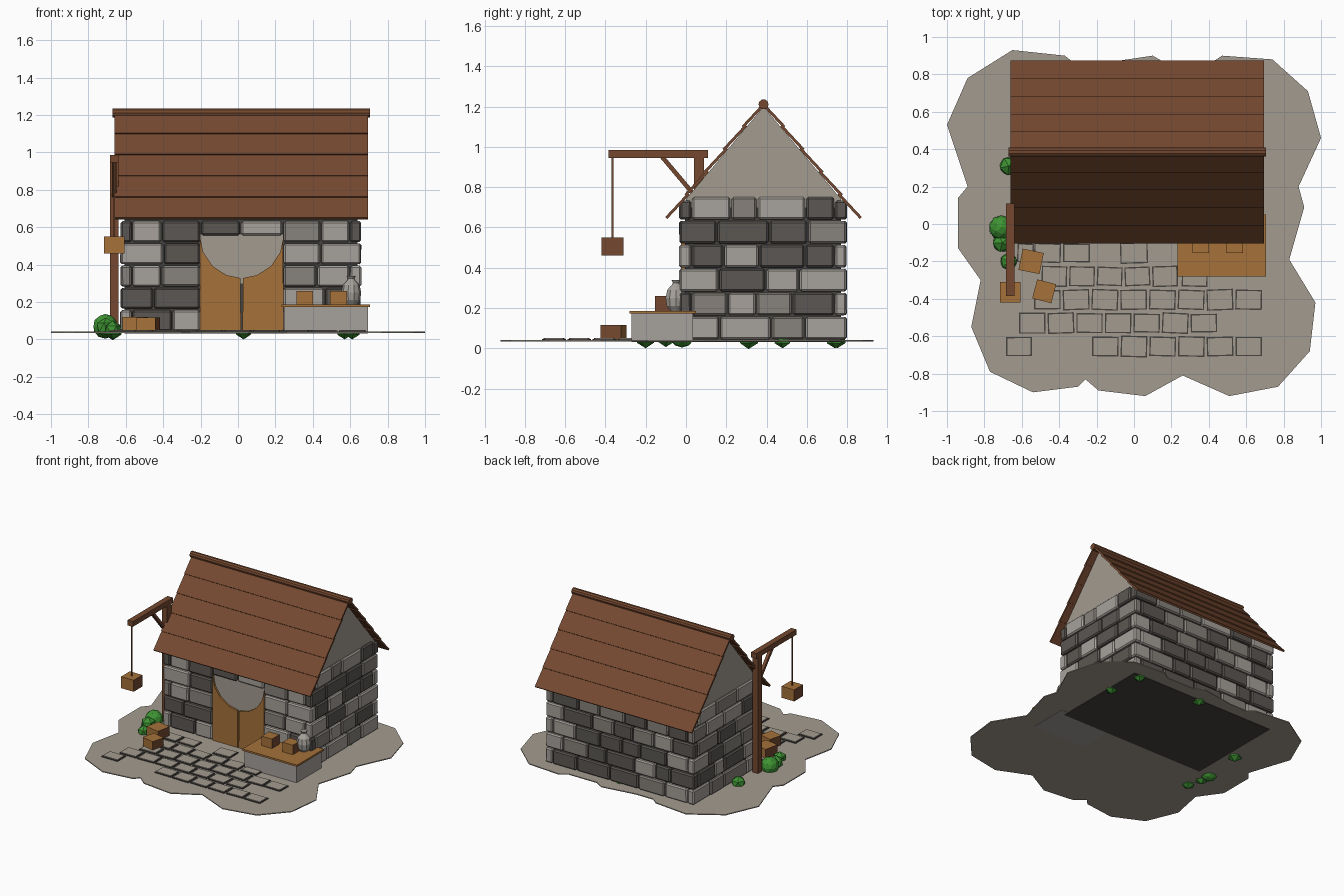
import bpy, bmesh, math, random
from mathutils import Matrix, Vector

random.seed(4)
cube = bpy.data.objects.get("Cube")
if cube:
    bpy.data.objects.remove(cube, do_unlink=True)


def material(name, srgb):
    m = bpy.data.materials.new(name)
    m.use_nodes = True
    col = [(c / 255) ** 2.2 for c in srgb] + [1]
    m.diffuse_color = col
    m.node_tree.nodes["Principled BSDF"].inputs["Base Color"].default_value = col
    return m


EARTH = material("earth", (162, 154, 143))
LIGHT = material("light_stone", (165, 160, 154))
MID = material("mid_stone", (134, 129, 123))
DARK = material("dark_stone", (92, 88, 84))
MORTAR = material("mortar", (72, 69, 65))
WOOD = material("dark_wood", (116, 74, 51))
PALE = material("pale_wood", (164, 112, 60))
LEAF = material("leaf_green", (64, 146, 54))
STONES = [LIGHT, MID, DARK]


def finish(bm, name, mats, bevel=0):
    bmesh.ops.recalc_face_normals(bm, faces=bm.faces)
    me = bpy.data.meshes.new(name)
    bm.to_mesh(me)
    bm.free()
    ob = bpy.data.objects.new(name, me)
    bpy.context.collection.objects.link(ob)
    for m in mats:
        me.materials.append(m)
    if bevel:
        mod = ob.modifiers.new("edge", "BEVEL")
        mod.width, mod.segments = bevel, 1
    return ob


def add_box(bm, lo, hi, index=0, rot=None):
    lo, hi = Vector(lo), Vector(hi)
    mat = Matrix.Translation((lo + hi) / 2) @ (rot or Matrix()) @ Matrix.Diagonal((*(hi - lo), 1))
    verts = bmesh.ops.create_cube(bm, size=1, matrix=mat)["verts"]
    for f in {f for v in verts for f in v.link_faces}:
        f.material_index = index
    return verts


def box(name, lo, hi, mat, rot=None, bevel=0):
    bm = bmesh.new()
    add_box(bm, lo, hi, 0, rot)
    return finish(bm, name, [mat], bevel)


def prism(name, points, offset, mat):
    bm = bmesh.new()
    face = bm.faces.new([bm.verts.new(p) for p in points])
    new = bmesh.ops.extrude_face_region(bm, geom=[face])["geom"]
    bmesh.ops.translate(bm, vec=offset, verts=[v for v in new if isinstance(v, bmesh.types.BMVert)])
    return finish(bm, name, [mat])


# Ground
outline = [(-1, .53), (-.89, .78), (-.65, .93), (-.37, .9), (-.32, .86), (-.17, .86), (.1, .9), (.17, .86),
           (.41, .86), (.47, .9), (.74, .88), (.93, .71), (1, .46), (.88, .2), (.91, .09), (.83, -.19),
           (.97, -.42), (.94, -.68), (.77, -.87), (.51, -.92), (.26, -.81), (.06, -.92), (-.19, -.89),
           (-.26, -.83), (-.3, -.87), (-.54, -.9), (-.77, -.79), (-.87, -.55), (-.82, -.3), (-.94, -.13),
           (-.94, .14), (-.89, .2)]
prism("ground", [(x, y, .034) for x, y in outline], (0, 0, .007), EARTH)

# Paving: pale slabs on slightly larger dark beds
bm = bmesh.new()
rows = [(-.155, [(-.63, -.53), (-.54, -.23), (-.08, .08)]), (-.28, [(-.5, .24), (.25, .4)]),
        (-.405, [(-.54, .69)]), (-.53, [(-.62, .45)]), (-.655, [(-.69, -.54), (-.23, .69)])]
for y, spans in rows:
    for a, b in spans:
        count = max(1, round((b - a) / .155))
        step = (b - a) / count
        for i in range(count):
            x = a + (i + .5) * step
            w, h = step / 2 - .006, .053 + random.uniform(-.004, .004)
            rot = Matrix.Rotation(random.uniform(-.05, .05), 4, "Z")
            add_box(bm, (x - w, y - h, .04), (x + w, y + h, .047), 1, rot)
            w, h = w - .007, h - .007
            add_box(bm, (x - w, y - h, .04), (x + w, y + h, .051), 0, rot)
finish(bm, "paving", [EARTH, MORTAR])

# House core and gables
X0, X1, Y0, Y1 = -.63, .66, -.035, .8
box("wall_core", (X0 + .022, Y0 + .03, .031), (X1 - .022, Y1 - .03, .72), MORTAR)
prism("gable", [(X0 + .02, 0, .7), (X0 + .02, .77, .7), (X0 + .02, .77, .74), (X0 + .02, .385, 1.2),
                (X0 + .02, 0, .74)], (X1 - X0 - .04, 0, 0), EARTH)


# Stone walls laid in six interlocking courses
def course(a, b):
    count = max(1, round((b - a) / random.uniform(.17, .23)))
    cuts = [a + (b - a) * (i + random.uniform(-.2, .2)) / count for i in range(1, count)]
    return zip([a] + cuts, cuts + [b])


def lay(bm, axis, outer, inward, spans, z0, z1):
    for a, b in spans:
        out = outer + inward * random.uniform(0, .007)
        lo, hi = sorted((out, outer + inward * .06))
        p, q = (a + .004, lo, z0 + .004), (b - .004, hi, z1 - .004)
        if axis == "y":
            p, q = (p[1], p[0], p[2]), (q[1], q[0], q[2])
        index = random.choices(range(3), (5, 3, 3))[0]
        add_box(bm, p, q, index, Matrix.Rotation(random.uniform(-.012, .012), 4, axis.upper()))


H, D = .119, .062
DOOR0, DOOR1 = -.2, .24
front, back, side_l, side_r = [bmesh.new() for _ in range(4)]
for r in range(6):
    z0 = .041 + r * H
    z1 = z0 + H
    long_x, long_y = (0, D) if r % 2 else (D, 0)
    ztop = z1 - .018 if r == 5 else z1
    xa, xb = X0 + long_x, X1 - long_x
    lay(back, "x", Y1, -1, course(xa, xb), z0, ztop)
    if r < 4:
        lay(front, "x", Y0, 1, course(xa, DOOR0), z0, ztop)
        lay(front, "x", Y0, 1, course(DOOR1, xb), z0, ztop)
    elif r == 4:
        lay(front, "x", Y0, 1, course(xa, DOOR0), z0, ztop)
        lay(front, "x", Y0, 1, course(DOOR0, DOOR1), z0 + .035, ztop)
        lay(front, "x", Y0, 1, course(DOOR1, xb), z0, ztop)
    else:
        lay(front, "x", Y0, 1, course(xa, xb), z0, ztop)
    lay(side_r, "y", X0, 1, course(Y0 + long_y, Y1 - long_y), z0, z1)
    lay(side_l, "y", X1, -1, course(Y0 + long_y, Y1 - long_y), z0, z1)
for bm, name in ((front, "front_wall"), (back, "back_wall"), (side_l, "left_wall"), (side_r, "right_wall")):
    finish(bm, name, STONES, .009)

# Doorway: pale arch panel behind two scooped door leaves
box("arch_panel", (DOOR0, -.012, .3), (DOOR1, -.004, .56), EARTH)
mid, scoop = (DOOR0 + DOOR1) / 2, .222
for name, s in (("right_door", -1), ("left_door", 1)):
    arc = [math.radians(a) for a in (2, 22, 45, 68, 88)]
    pts = [(mid + s * scoop * math.cos(a), -.026, .55 - scoop * math.sin(a)) for a in arc]
    pts += [(mid + s * .004, -.026, .041), (mid + s * scoop, -.026, .041)]
    prism(name, pts, (0, .022, 0), PALE)

# Roof: overlapping boards down both slopes, with a ridge pole
RIDGE, HALF, DROP, BOARDS = .385, .475, .565, 5
slope = math.atan2(DROP, HALF)
length = math.hypot(HALF, DROP) / BOARDS
for name, s in (("front_roof", -1), ("back_roof", 1)):
    bm = bmesh.new()
    for i in range(BOARDS):
        t = (i + .5) / BOARDS
        c = Vector(((X0 + X1) / 2 + .003, RIDGE + s * HALF * t, 1.215 - DROP * t))
        half = Vector((.677, length / 2 + .008, .007))
        add_box(bm, c - half, c + half, 0, Matrix.Rotation(-s * (slope - .05), 4, "X"))
    finish(bm, name, [WOOD])
bm = bmesh.new()
bmesh.ops.create_cone(bm, cap_ends=True, segments=10, radius1=.025, radius2=.025, depth=1.375,
                      matrix=Matrix.Translation((.017, RIDGE, 1.211)) @ Matrix.Rotation(math.pi / 2, 4, "Y"))
finish(bm, "ridge_pole", [WOOD])


# Crates: pale boards with dark side panels
def crate(name, x, y, z, w, h, turn=0):
    bm = bmesh.new()
    rot = Matrix.Rotation(turn, 4, "Z")
    add_box(bm, (x - w / 2, y - w / 2, z), (x + w / 2, y + w / 2, z + h), 0, rot)
    bm.normal_update()
    for f in bm.faces:
        if abs(f.normal.x) > .8:
            f.material_index = 1
    finish(bm, name, [PALE, WOOD])


crate("ground_crate_back", -.55, -.2, .041, .115, .08, -.2)
crate("ground_crate_front", -.48, -.36, .041, .105, .075, -.25)
crate("hanging_crate", -.662, -.365, .46, .108, .09)
crate("stall_crate_right", .357, -.11, .185, .09, .075)
crate("stall_crate_left", .537, -.11, .185, .09, .075)

# Hoist beside the house
CX = -.662
box("hoist_post", (CX - .023, .04, .036), (CX + .023, .09, .95), WOOD)
box("hoist_beam", (CX - .023, -.385, .945), (CX + .023, .11, .985), WOOD)
brace_tilt = math.atan2(.19, -.16)
box("hoist_brace", (CX - .012, -.17, .852), (CX + .012, .08, .874), WOOD, Matrix.Rotation(brace_tilt, 4, "X"))
box("hoist_rope", (CX - .004, -.369, .55), (CX + .004, -.361, .95), WOOD)

# Stall with a jar
box("stall_base", (.245, -.27, .032), (.695, .035, .172), LIGHT)
box("stall_top", (.233, -.28, .172), (.706, .05, .186), PALE)
bm = bmesh.new()
profile = [(.03, .186), (.048, .21), (.054, .25), (.045, .29), (.022, .315), (.016, .325), (.024, .34), (0, .34)]
verts = [bm.verts.new((r, 0, z)) for r, z in profile]
edges = [bm.edges.new(pair) for pair in zip(verts, verts[1:])]
bmesh.ops.spin(bm, geom=verts + edges, axis=(0, 0, 1), cent=(0, 0, 0), angle=math.tau, steps=10)
bmesh.ops.remove_doubles(bm, verts=bm.verts, dist=.0005)
bmesh.ops.translate(bm, vec=(.605, -.05, 0), verts=bm.verts)
finish(bm, "jar", [LIGHT])

# Bushes around the walls
bushes = [(-.71, -.02, .07, .066), (-.705, -.1, .062, .056), (-.67, -.2, .05, .05), (-.67, .31, .05, .054),
          (.57, .74, .045, .045), (.03, .75, .048, .048), (.61, .48, .045, .045)]
for i, (x, y, z, r) in enumerate(bushes):
    bm = bmesh.new()
    turn = Matrix.Rotation(i * .7, 4, "Z")
    bmesh.ops.create_icosphere(bm, subdivisions=2 if r > .06 else 1, radius=r,
                               matrix=Matrix.Translation((x, y, z)) @ turn)
    finish(bm, f"bush_{i + 1}", [LEAF])
